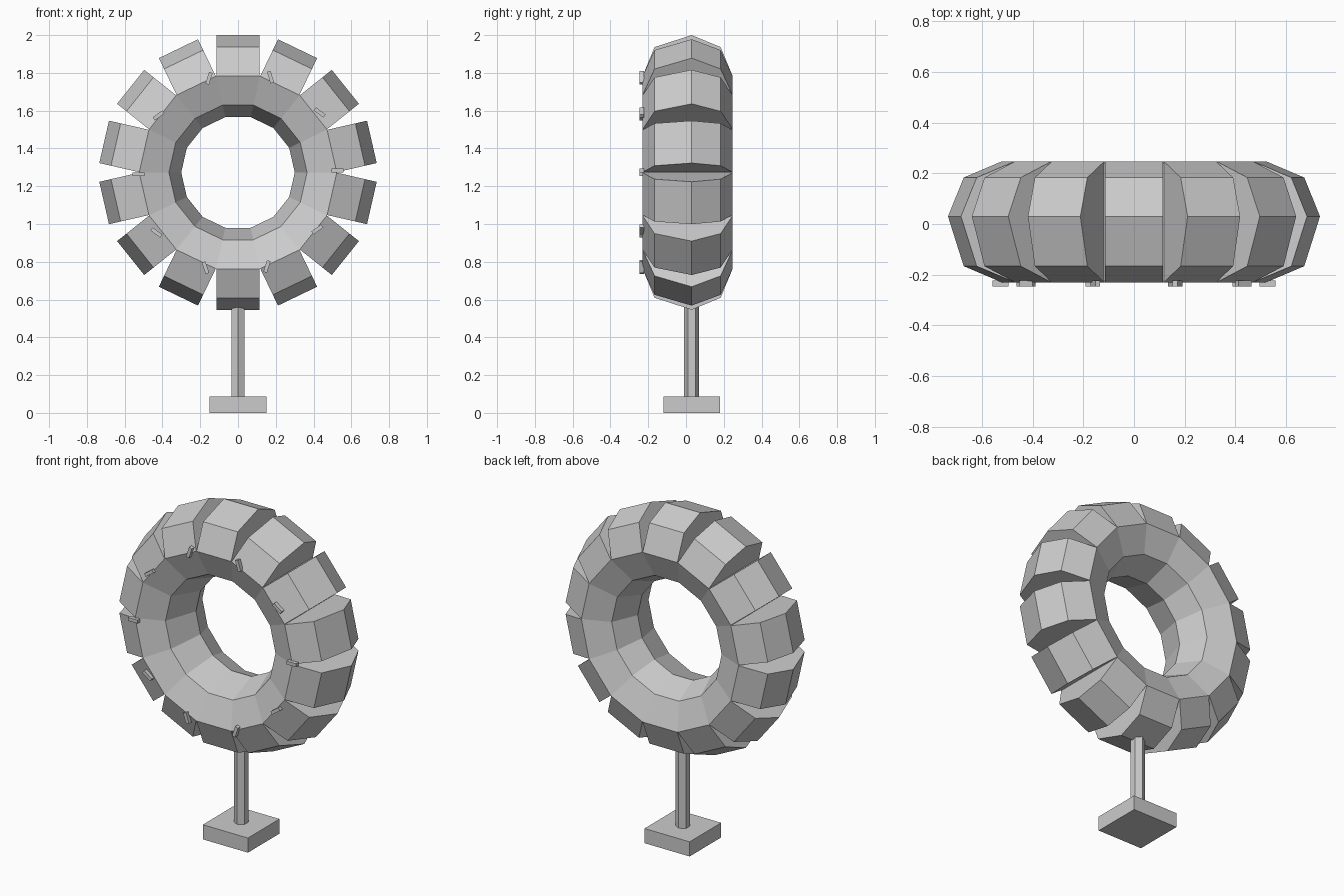
import bpy
import bmesh
from math import pi, sin, cos, radians
from mathutils import Matrix, Vector

cube = bpy.data.objects.get("Cube")
if cube:
    bpy.data.objects.remove(cube, do_unlink=True)

GREY = (0.6, 0.6, 0.6, 1.0)
grey = bpy.data.materials.new("plain_grey")
grey.use_nodes = True
grey.diffuse_color = GREY
grey.node_tree.nodes["Principled BSDF"].inputs["Base Color"].default_value = GREY

SEGMENTS = 14
STEP = 2 * pi / SEGMENTS
CENTRE = Vector((0, 0, 1.273))
MID_R, TUBE_R = 0.51, 0.217
BACK_Y, FRONT_Y, SEAM_Y = 0.03, -0.013, -0.03
BLOCK_HALF = 0.115


def finish(name, bm, location=(0, 0, 0)):
    bmesh.ops.recalc_face_normals(bm, faces=bm.faces[:])
    mesh = bpy.data.meshes.new(name)
    bm.to_mesh(mesh)
    bm.free()
    mesh.materials.append(grey)
    obj = bpy.data.objects.new(name, mesh)
    obj.location = location
    bpy.context.collection.objects.link(obj)
    return obj


def half_profile(side):
    """Half of a stretched octagon as (y, radius); side is 1 outward, -1 inward."""
    d = TUBE_R * cos(pi / 4)
    slope = (BACK_Y - SEAM_Y) / (BACK_Y - FRONT_Y + d)
    seam_r = TUBE_R - slope * (TUBE_R - d)
    points = [(FRONT_Y - TUBE_R, 0), (FRONT_Y - d, d), (SEAM_Y, seam_r),
              (BACK_Y, TUBE_R), (BACK_Y + d, d), (BACK_Y + TUBE_R, 0)]
    return [(y, MID_R + side * r) for y, r in points]


def bridge(bm, a, b):
    """Join two matching loops of vertices with quads."""
    n = len(a)
    for i in range(n):
        j = (i + 1) % n
        bm.faces.new((a[i], a[j], b[j], b[i]))


def box(name, size, location):
    bm = bmesh.new()
    bmesh.ops.create_cube(bm, size=1)
    bmesh.ops.scale(bm, vec=size, verts=bm.verts[:])
    return finish(name, bm, location)


# Inner half of the tube, swept round the hole
bm = bmesh.new()
rings = []
for k in range(SEGMENTS):
    a = (k + 0.5) * STEP
    rings.append([bm.verts.new((sin(a) * r / cos(STEP / 2), y, cos(a) * r / cos(STEP / 2)))
                  for y, r in half_profile(-1)])
for k in range(SEGMENTS):
    bridge(bm, rings[k], rings[(k + 1) % SEGMENTS])
finish("ring_body", bm, CENTRE)

# Straight-sided tread blocks standing on the ring
for k in range(SEGMENTS):
    bm = bmesh.new()
    left, right = [[bm.verts.new((x, y, r)) for y, r in half_profile(1)]
                   for x in (-BLOCK_HALF, BLOCK_HALF)]
    bridge(bm, left, right)
    bm.faces.new(left)
    bm.faces.new(right)
    bmesh.ops.rotate(bm, verts=bm.verts[:], matrix=Matrix.Rotation(k * STEP, 3, 'Y'))
    finish(f"tread_block_{k + 1}", bm, CENTRE)

# Small slanted tabs on the front
for k in range(10):
    a = radians(18 + 36 * k)
    turn = Matrix.Rotation(-a, 3, 'Y')
    spot = Vector((0.527 * sin(a), -0.235, 0.527 * cos(a)))
    tab = box(f"front_tab_{k + 1}", (0.02, 0.024, 0.064),
              CENTRE + spot + turn @ Vector((0.01, 0, 0)))
    tab.rotation_euler = (0, -a, 0)

# Six-sided post
bm = bmesh.new()
bmesh.ops.create_cone(bm, cap_ends=True, segments=6, radius1=0.04, radius2=0.04, depth=0.52)
for v in bm.verts:
    if abs(v.co.x) > 0.039:
        bmesh.ops.rotate(bm, verts=bm.verts[:], matrix=Matrix.Rotation(pi / 6, 3, 'Z'))
        break
finish("post", bm, (0, BACK_Y, 0.32))

# Square foot
box("foot", (0.3, 0.3, 0.088), (0, BACK_Y, 0.044))
